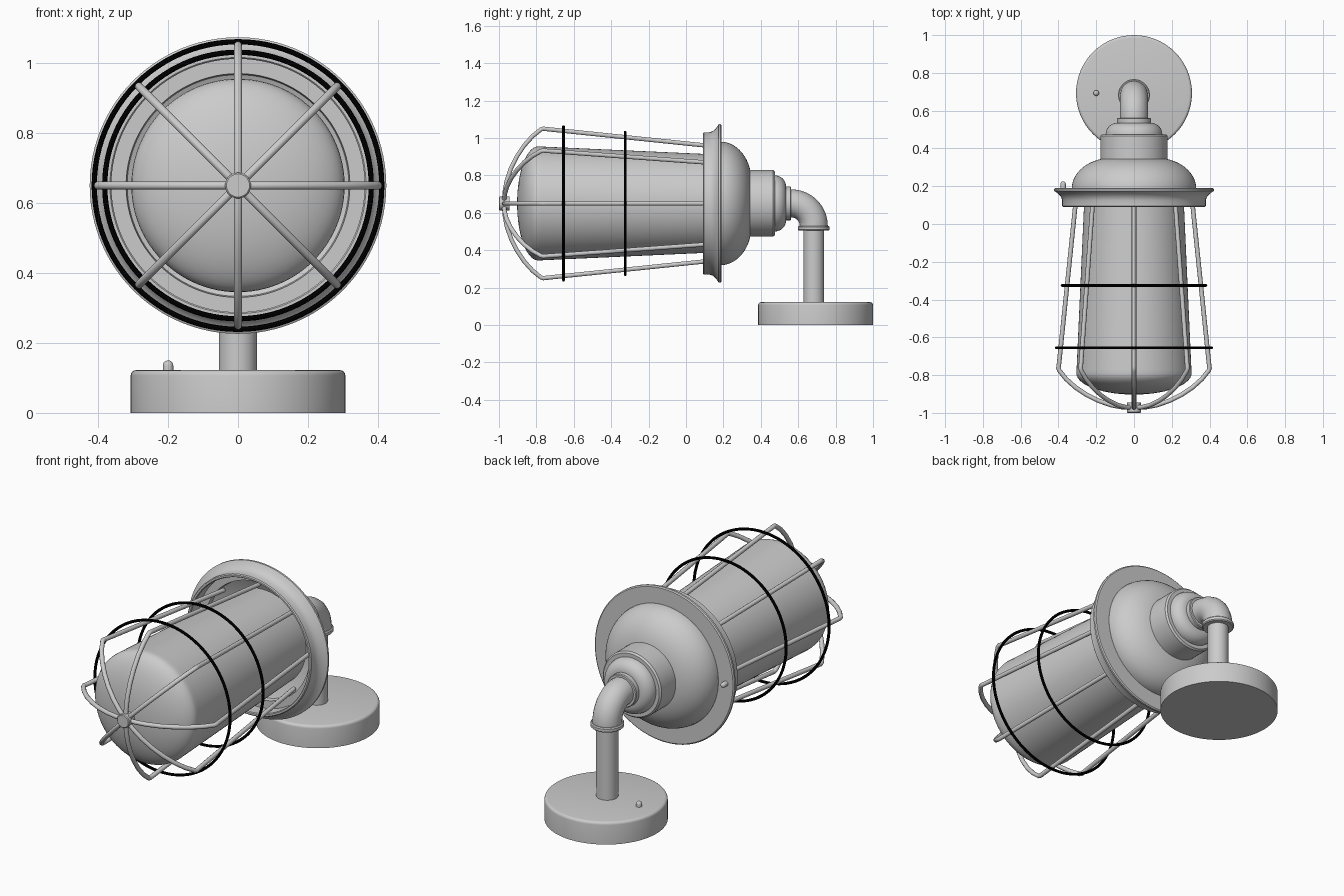
import bpy, bmesh
from math import sin, cos, pi, radians

if "Cube" in bpy.data.objects:
    bpy.data.objects.remove(bpy.data.objects["Cube"])

AXIS_Z = 0.65      # height of the horizontal lamp axis
STEM_Y = 0.69      # centre of base and stem


def smooth(ob, angle=35):
    bpy.ops.object.select_all(action='DESELECT')
    ob.select_set(True)
    bpy.context.view_layer.objects.active = ob
    bpy.ops.object.shade_smooth_by_angle(angle=radians(angle))


def lathe(name, profile, upright=False, cx=0.0, cy=0.0, cz=AXIS_Z, closed=False, n=64):
    """Revolve (radius, height) points around the lamp axis (y) or a vertical axis."""
    bm = bmesh.new()
    rings = []
    for r, h in profile:
        ring = []
        for i in range(n):
            c, s = r * cos(2 * pi * i / n), r * sin(2 * pi * i / n)
            ring.append(bm.verts.new((cx + c, cy + s, h) if upright else (cx + c, h, cz + s)))
        rings.append(ring)
    pairs = list(zip(rings, rings[1:])) + ([(rings[-1], rings[0])] if closed else [])
    for a, b in pairs:
        for i in range(n):
            j = (i + 1) % n
            bm.faces.new((a[i], a[j], b[j], b[i]))
    bmesh.ops.remove_doubles(bm, verts=bm.verts, dist=1e-5)
    bmesh.ops.recalc_face_normals(bm, faces=bm.faces)
    me = bpy.data.meshes.new(name)
    bm.to_mesh(me)
    bm.free()
    ob = bpy.data.objects.new(name, me)
    bpy.context.collection.objects.link(ob)
    smooth(ob)
    return ob


def tube(name, points, radius):
    """Round tube along a path."""
    cu = bpy.data.curves.new(name, 'CURVE')
    cu.dimensions = '3D'
    cu.bevel_depth = radius
    cu.bevel_resolution = 6 if radius > 0.03 else 3
    cu.use_fill_caps = True
    sp = cu.splines.new('POLY')
    sp.points.add(len(points) - 1)
    for p, co in zip(sp.points, points):
        p.co = (*co, 1)
    ob = bpy.data.objects.new(name, cu)
    bpy.context.collection.objects.link(ob)
    bpy.ops.object.select_all(action='DESELECT')
    ob.select_set(True)
    bpy.context.view_layer.objects.active = ob
    bpy.ops.object.convert(target='MESH')
    ob = bpy.context.object
    smooth(ob, 50)
    return ob


def arc(r0, h0, dr, dh, a0=0, a1=90, steps=8):
    """Elliptical arc of profile points."""
    out = []
    for i in range(steps + 1):
        a = radians(a0 + (a1 - a0) * i / steps)
        out.append((r0 + dr * cos(a), h0 + dh * sin(a)))
    return out


# Base, stem and elbow
lathe("base", [(0, 0), (0.307, 0)] + arc(0.292, 0.107, 0.015, 0.015, steps=4) + [(0, 0.122)],
      upright=True, cy=0.693)
lathe("stem", [(0, 0.11), (0.055, 0.11), (0.055, 0.52), (0, 0.52)], upright=True, cy=0.683)
lathe("elbow_lower_collar", [(0, 0.505), (0.079, 0.505), (0.084, 0.51), (0.084, 0.525),
                             (0.079, 0.53), (0, 0.53)], upright=True, cy=0.683)
bend = [(0, 0.563 + c, 0.53 + s) for c, s in arc(0, 0, 0.12, 0.12, steps=16)]
tube("elbow", [(0, 0.683, 0.515)] + bend + [(0, 0.54, AXIS_Z)], 0.075)
lathe("elbow_upper_collar", [(0, 0.525), (0.09, 0.525), (0.09, 0.558), (0.086, 0.562), (0, 0.562)])

# Socket neck behind the shade
lathe("neck", [(0, 0.30), (0.178, 0.30), (0.178, 0.466), (0.17, 0.475), (0.15, 0.475)]
      + arc(0.09, 0.475, 0.06, 0.06) + [(0, 0.535)])

# Hollow domed shade with flared rim
outer = arc(0.12, 0.185, 0.21, 0.165, 0, 76, 12)
inner = arc(0.11, 0.165, 0.21, 0.160, 90, 0, 12)
lathe("shade", [(0, 0.345)] + outer + [(0.33, 0.190), (0.418, 0.190), (0.424, 0.185),
      (0.424, 0.175), (0.412, 0.168), (0.398, 0.157), (0.386, 0.143), (0.380, 0.125),
      (0.380, 0.095), (0.375, 0.09), (0.366, 0.09), (0.362, 0.095), (0.362, 0.165)]
      + inner[::-1] + [(0, 0.325)], n=96)

# Glass
lathe("glass", [(0, 0.25), (0.258, 0.25), (0.265, 0.09), (0.304, -0.77)]
      + arc(0, -0.79, 0.305, -0.113, steps=14), n=96)

# Cage bars and hub
side = [(0.302, 0.18), (0.398, -0.75), (0.400, -0.762), (0.396, -0.775)]
nose = [(0.36, -0.820), (0.31, -0.865), (0.25, -0.905), (0.19, -0.935),
        (0.12, -0.959), (0.06, -0.970), (0.0, -0.973)]
for k in range(8):
    a = k * pi / 4
    tube(f"cage_bar_{k + 1}", [(r * cos(a), y, AXIS_Z + r * sin(a)) for r, y in side + nose], 0.012)
lathe("cage_hub", [(0, -0.945), (0.037, -0.945), (0.037, -0.996), (0.033, -1.0), (0, -1.0)], n=32)

# Black wire hoops
black = bpy.data.materials.new("black_wire")
black.diffuse_color = (0.0, 0.0, 0.0, 1)
black.use_nodes = True
black.node_tree.nodes["Principled BSDF"].inputs["Base Color"].default_value = black.diffuse_color
for name, y, r in (("front_hoop", -0.655, 0.411), ("rear_hoop", -0.325, 0.381)):
    hoop = lathe(name, [(r + 0.0075 * cos(i * pi / 4), y + 0.0075 * sin(i * pi / 4))
                        for i in range(8)], closed=True, n=96)
    smooth(hoop, 60)
    hoop.data.materials.append(black)

# Small knobs on base and rim
lathe("base_knob", [(0, 0.11), (0.015, 0.11)] + arc(0, 0.135, 0.015, 0.015, steps=5),
      upright=True, cx=-0.2, cy=0.693, n=20)
lathe("rim_knob", [(0, 0.18), (0.014, 0.18)] + arc(0, 0.212, 0.014, 0.014, steps=5), cx=-0.375, n=20)
